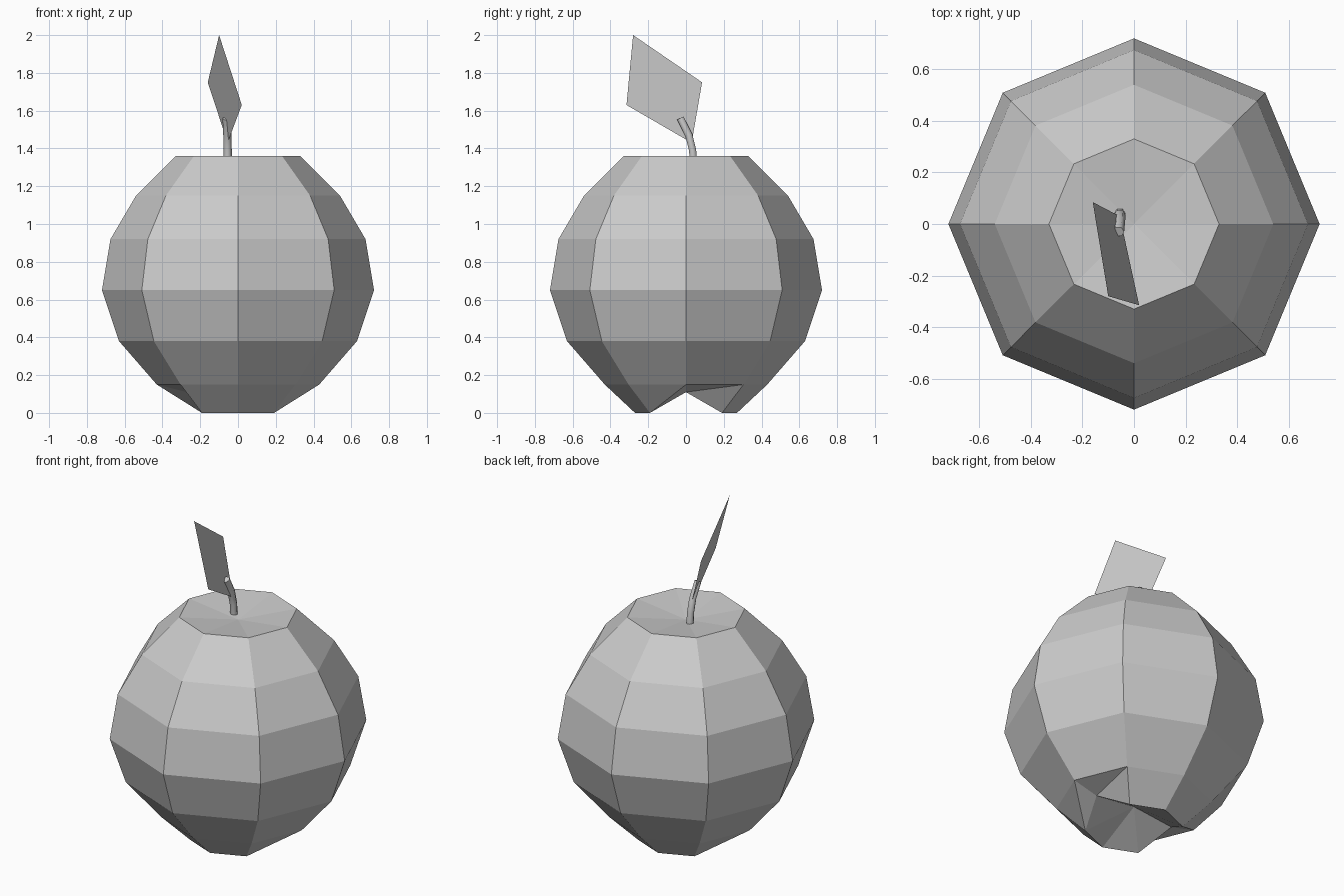
import bpy, bmesh, math

if "Cube" in bpy.data.objects:
    bpy.data.objects.remove(bpy.data.objects["Cube"])

SIDES = 8


def finish(name, bm):
    mesh = bpy.data.meshes.new(name)
    bm.to_mesh(mesh)
    bm.free()
    obj = bpy.data.objects.new(name, mesh)
    bpy.context.collection.objects.link(obj)
    return obj


# Fruit body: eight-sided lathe of (radius, height), fanned shut in dimples
profile = [(0.33, 1.36), (0.54, 1.15), (0.675, 0.92), (0.72, 0.65),
           (0.63, 0.38), (0.43, 0.15), (0.27, 0.0)]
bm = bmesh.new()
rings = []
for r, z in profile:
    ring = []
    for k in range(SIDES):
        a = 2 * math.pi * k / SIDES
        # the base is notched on the left and right, leaving two feet
        h = 0.11 if z == 0 and k in (0, 4) else z
        ring.append(bm.verts.new((r * math.cos(a), r * math.sin(a), h)))
    rings.append(ring)
top = bm.verts.new((0, 0, 1.32))
base = bm.verts.new((0, 0, 0.14))
for k in range(SIDES):
    n = (k + 1) % SIDES
    for up, lo in zip(rings, rings[1:]):
        bm.faces.new((up[k], lo[k], up[n]))
        bm.faces.new((lo[k], lo[n], up[n]))
    bm.faces.new((rings[0][k], rings[0][n], top))
    bm.faces.new((rings[-1][n], rings[-1][k], base))
finish("fruit", bm)

# Stem: thin six-sided tube bending to the front
curve = bpy.data.curves.new("stem", "CURVE")
curve.dimensions = "3D"
curve.bevel_depth = 0.022
curve.bevel_resolution = 1
curve.use_fill_caps = True
path = [(-0.055, 0.04, 1.32), (-0.055, 0.035, 1.39),
        (-0.056, 0.015, 1.47), (-0.06, -0.03, 1.56)]
spline = curve.splines.new("POLY")
spline.points.add(len(path) - 1)
for p, co in zip(spline.points, path):
    p.co = (*co, 1)
bpy.context.collection.objects.link(bpy.data.objects.new("stem", curve))

# Leaf: single flat four-cornered sheet growing from the stem
bm = bmesh.new()
corners = [(-0.055, 0.03, 1.43), (0.02, -0.315, 1.63),
           (-0.10, -0.28, 2.0), (-0.16, 0.085, 1.75)]
bm.faces.new([bm.verts.new(c) for c in corners])
finish("leaf", bm)
